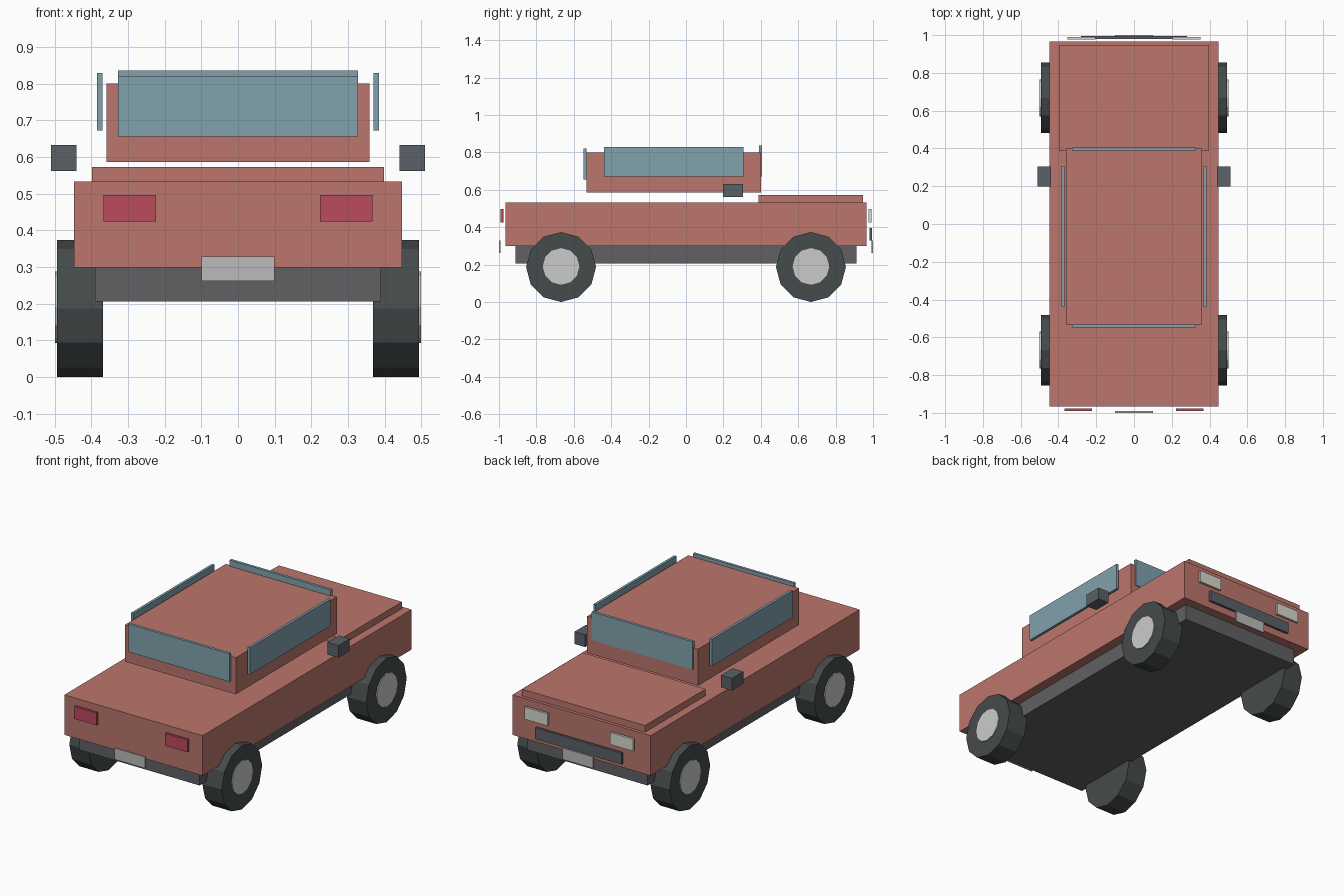
import bpy
from math import pi

if "Cube" in bpy.data.objects:
    bpy.data.objects.remove(bpy.data.objects["Cube"])


def material(name, rgb):
    m = bpy.data.materials.new(name)
    m.diffuse_color = (*rgb, 1)
    m.use_nodes = True
    m.node_tree.nodes["Principled BSDF"].inputs["Base Color"].default_value = m.diffuse_color
    return m


PAINT = material("paint", (0.50, 0.18, 0.15))
GLASS = material("glass", (0.22, 0.36, 0.42))
RUBBER = material("rubber", (0.06, 0.07, 0.07))
DARK = material("dark_trim", (0.10, 0.12, 0.14))
FRAME = material("frame", (0.12, 0.12, 0.13))
RED = material("red_lens", (0.50, 0.07, 0.11))
CLEAR = material("clear_lens", (0.70, 0.70, 0.63))
PLATE = material("plate", (0.50, 0.50, 0.50))
METAL = material("metal", (0.62, 0.62, 0.64))


def box(name, x, y, z, mat):
    """Box from (min, max) ranges on each axis."""
    spans = (x, y, z)
    bpy.ops.mesh.primitive_cube_add(size=1, location=[(a + b) / 2 for a, b in spans])
    o = bpy.context.object
    o.name = name
    o.scale = [b - a for a, b in spans]
    bpy.ops.object.transform_apply(location=False, rotation=False)
    o.data.materials.append(mat)
    return o


def pair(name, x, y, z, mat):
    """Box on the right side and its mirror on the left."""
    box(name + "_right", x, y, z, mat)
    box(name + "_left", (-x[1], -x[0]), y, z, mat)


def disc(name, x, y, z, radius, width, mat):
    """Twelve-sided cylinder lying along x."""
    bpy.ops.mesh.primitive_cylinder_add(vertices=12, radius=radius, depth=width,
                                        location=(x, y, z), rotation=(0, pi / 2, 0))
    o = bpy.context.object
    o.name = name
    o.data.materials.append(mat)


# Body shells
box("chassis", (-0.39, 0.39), (-0.912, 0.912), (0.206, 0.30), FRAME)
box("lower_body", (-0.447, 0.447), (-0.966, 0.966), (0.299, 0.533), PAINT)
box("hood", (-0.398, 0.398), (0.387, 0.947), (0.533, 0.572), PAINT)
box("cabin", (-0.359, 0.359), (-0.533, 0.40), (0.586, 0.80), PAINT)

# Windows
box("windshield", (-0.327, 0.327), (0.389, 0.405), (0.672, 0.836), GLASS)
box("rear_window", (-0.327, 0.327), (-0.547, -0.531), (0.656, 0.82), GLASS)
pair("side_window", (0.369, 0.384), (-0.439, 0.308), (0.672, 0.829), GLASS)

# Mirrors and lights
pair("mirror", (0.44, 0.51), (0.199, 0.304), (0.561, 0.632), DARK)
pair("headlight", (0.203, 0.352), (0.977, 0.991), (0.426, 0.496), CLEAR)
pair("taillight", (0.223, 0.367), (-0.991, -0.977), (0.424, 0.496), RED)

# Grille and plates
box("grille", (-0.28, 0.28), (0.98, 0.994), (0.33, 0.396), DARK)
box("front_plate", (-0.10, 0.10), (0.991, 1.0), (0.262, 0.328), PLATE)
box("rear_plate", (-0.10, 0.10), (-1.0, -0.991), (0.262, 0.328), PLATE)

# Wheels and hubcaps
for end, y in (("front", -0.668), ("rear", 0.668)):
    for side, s in (("right", 1), ("left", -1)):
        disc(f"{end}_{side}_tyre", s * 0.4305, y, 0.187, 0.187, 0.125, RUBBER)
        disc(f"{end}_{side}_hubcap", s * 0.491, y, 0.19, 0.098, 0.016, METAL)
